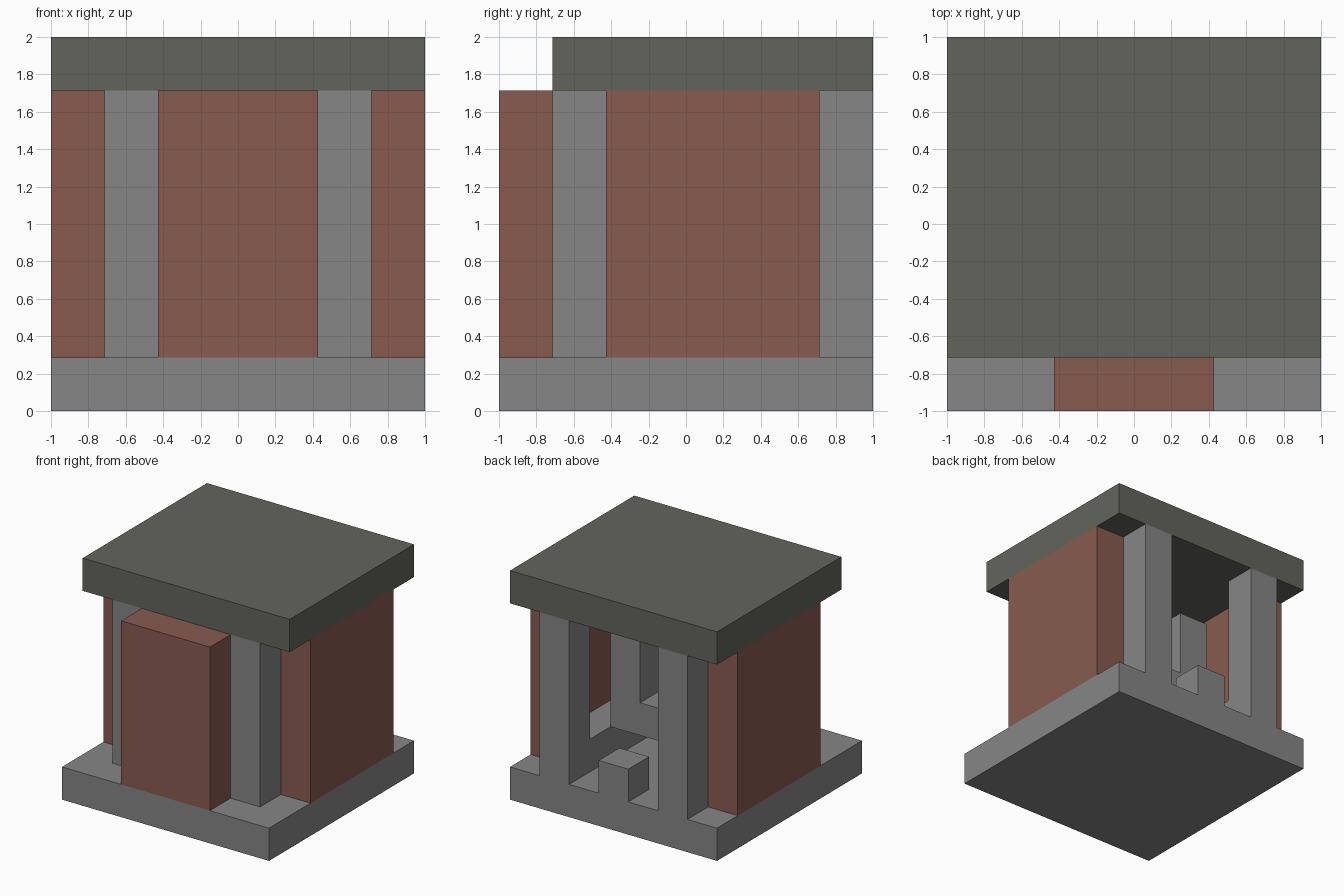
import bpy
import bmesh

old = bpy.data.objects.get("Cube")
if old:
    bpy.data.objects.remove(old, do_unlink=True)

UNIT = 2 / 7  # everything sits on a seven-cell block grid


def material(name, rgb):
    mat = bpy.data.materials.new(name)
    mat.use_nodes = True
    mat.diffuse_color = (*rgb, 1)
    bsdf = mat.node_tree.nodes["Principled BSDF"]
    bsdf.inputs["Base Color"].default_value = (*rgb, 1)
    bsdf.inputs["Roughness"].default_value = 0.9
    return mat


stone = material("grey_stone", (0.24, 0.24, 0.24))
brick = material("red_brick", (0.242, 0.105, 0.08))
slate = material("dark_slate", (0.127, 0.127, 0.109))


def block(name, mat, x, y, z):
    """Box between grid cells; x and y count from the middle, z from the ground."""
    bm = bmesh.new()
    bmesh.ops.create_cube(bm, size=1)
    for v in bm.verts:
        v.co = [(r[0] if c < 0 else r[1]) * UNIT for c, r in zip(v.co, (x, y, z))]
    mesh = bpy.data.meshes.new(name)
    bm.to_mesh(mesh)
    bm.free()
    mesh.materials.append(mat)
    obj = bpy.data.objects.new(name, mesh)
    bpy.context.collection.objects.link(obj)
    return obj


def pair(name, mat, x, y, z):
    """The same box on the left (+x) and mirrored on the right."""
    block("left_" + name, mat, x, y, z)
    block("right_" + name, mat, (-x[1], -x[0]), y, z)


# Slabs
block("base_slab", stone, (-3.5, 3.5), (-3.5, 3.5), (0, 1))
block("roof_slab", slate, (-3.5, 3.5), (-2.5, 3.5), (6, 7))

# Outer walls and pillars
block("front_panel", brick, (-1.5, 1.5), (-3.5, -2.5), (1, 6))
pair("side_wall", brick, (2.5, 3.5), (-1.5, 2.5), (1, 6))
pair("front_pillar", stone, (1.5, 2.5), (-2.5, -1.5), (1, 6))
pair("back_pillar", stone, (1.5, 2.5), (2.5, 3.5), (1, 6))

# Interior: step, side benches, raised beam and its two posts
block("back_step", stone, (-0.5, 0.5), (2.5, 3.5), (1, 2))
pair("bench", stone, (1.5, 2.5), (-1.5, 2.5), (1, 2))
block("raised_beam", stone, (-1.5, 1.5), (0.5, 1.5), (2, 3))
pair("beam_post", stone, (0.5, 1.5), (0.5, 1.5), (3, 5))
